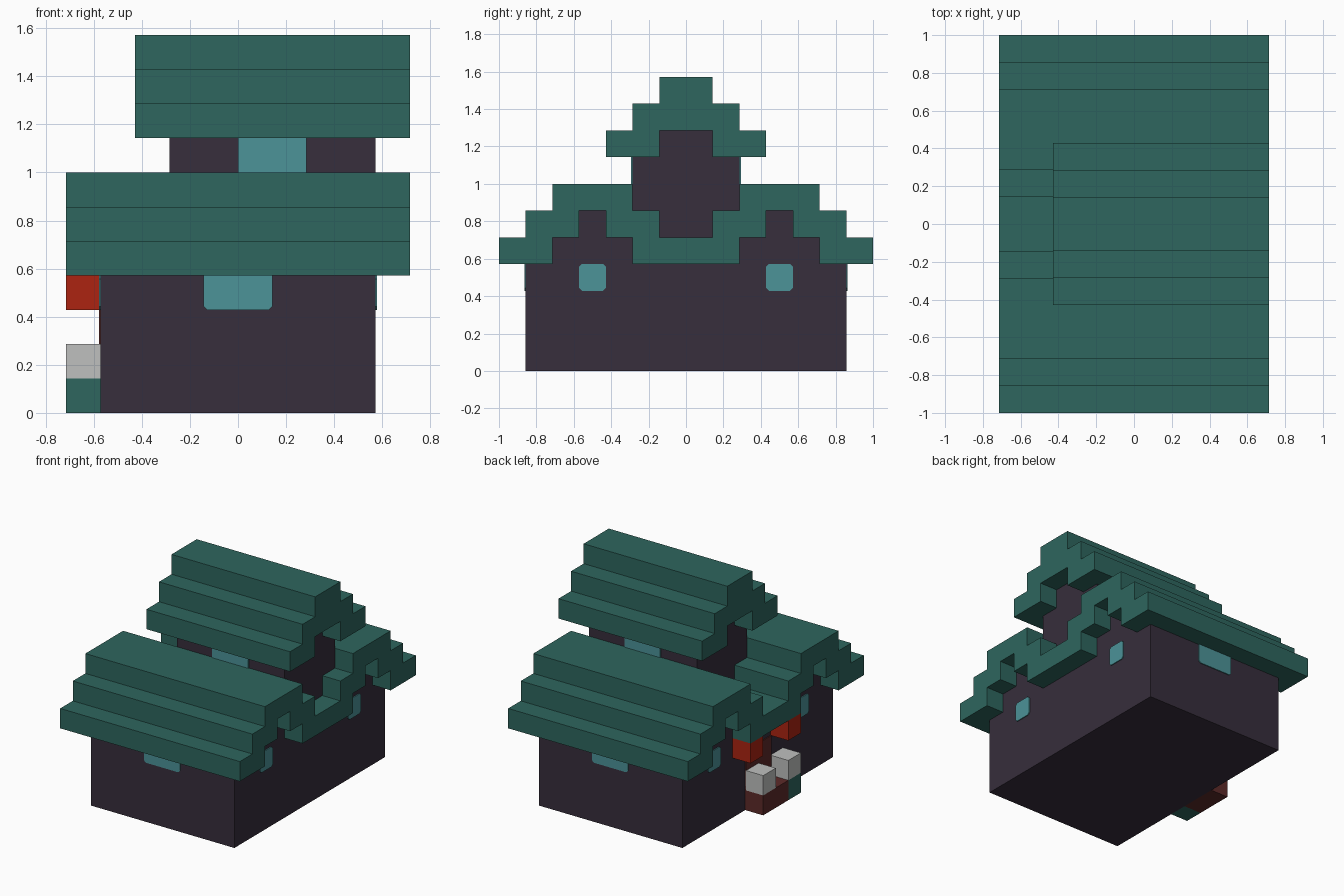
import bpy, bmesh

cube = bpy.data.objects.get("Cube")
if cube:
    bpy.data.objects.remove(cube, do_unlink=True)

U = 1 / 7       # size of one building block
PLATE = 0.05    # window thickness in blocks


def material(name, hex_code):
    srgb = [int(hex_code[i:i + 2], 16) / 255 for i in (0, 2, 4)]
    colour = [c / 12.92 if c < 0.04 else ((c + 0.055) / 1.055) ** 2.4 for c in srgb] + [1]
    mat = bpy.data.materials.new(name)
    mat.use_nodes = True
    mat.diffuse_color = colour
    mat.node_tree.nodes["Principled BSDF"].inputs["Base Color"].default_value = colour
    return mat


TEAL = material("teal_roof", "2e665e")
WALL = material("dark_wall", "372e3c")
GLASS = material("blue_glass", "4c9398")
RED = material("red", "ac2411")
STONE = material("pale_stone", "bfc0bf")
BROWN = material("brown_wood", "5c2a29")


def prism(name, outline, axis, start, end, mat):
    """Extrude an outline (horizontal, z) along x or y, in block units."""
    bm = bmesh.new()
    verts = [bm.verts.new((start * U, h * U, z * U) if axis == "x" else (h * U, start * U, z * U))
             for h, z in outline]
    face = bm.faces.new(verts)
    extruded = bmesh.ops.extrude_face_region(bm, geom=[face])["geom"]
    step = (end - start) * U
    bmesh.ops.translate(bm, vec=(step, 0, 0) if axis == "x" else (0, step, 0),
                        verts=[g for g in extruded if isinstance(g, bmesh.types.BMVert)])
    bmesh.ops.recalc_face_normals(bm, faces=bm.faces)
    mesh = bpy.data.meshes.new(name)
    bm.to_mesh(mesh)
    bm.free()
    mesh.materials.append(mat)
    obj = bpy.data.objects.new(name, mesh)
    bpy.context.collection.objects.link(obj)
    return obj


def mirrored(half):
    return half + [(-h, z) for h, z in reversed(half)]


def rectangle(a, b, low, high, c=0, top=0):
    """Rectangle with bottom corners cut by c and top corners cut by top."""
    points = [(a, low + c), (a + c, low), (b - c, low), (b, low + c),
              (b, high - top), (b - top, high), (a + top, high), (a, high - top)]
    return list(dict.fromkeys(points))


# Walls with twin stepped gables, and the upper tower
prism("house_walls", mirrored([(6, 0), (6, 4), (5, 4), (5, 5), (4, 5), (4, 6),
                               (3, 6), (3, 5), (2, 5), (2, 4)]), "x", -4, 4, WALL)
prism("tower_walls", mirrored([(1, 5), (1, 6), (2, 6), (2, 8), (1, 8), (1, 9)]),
      "x", -2, 4, WALL)

# Stepped roofs
prism("lower_roof", mirrored([(1, 5), (1, 6), (2, 6), (2, 7), (5, 7), (5, 6), (6, 6),
                              (6, 5), (7, 5), (7, 4), (5, 4), (5, 5), (4, 5), (4, 6),
                              (3, 6), (3, 5), (2, 5), (2, 4)]), "x", -5, 5, TEAL)
prism("upper_roof", mirrored([(1, 11), (1, 10), (2, 10), (2, 9), (3, 9), (3, 8),
                              (1, 8), (1, 9)]), "x", -3, 5, TEAL)

# Windows on every side
for s, side in ((-1, "front"), (1, "back")):
    prism(side + "_window", rectangle(-1, 1, 3, 4, 0.1), "y", s * 6, s * (6 + PLATE), GLASS)
    prism(side + "_tower_window", rectangle(0, 2, 7, 8), "y", s * 2, s * (2 + PLATE), GLASS)
for s, side in ((-1, "right"), (1, "left")):
    for y, place in ((-4, "front"), (3, "back")):
        prism(f"{side}_{place}_window", rectangle(y, y + 1, 3, 4, 0.1, 0.1),
              "x", s * 4, s * (4 + PLATE), GLASS)

# Entrance: door, step, planter, stone blocks and hanging lanterns
prism("door", rectangle(-1, 1, 1, 3), "x", -4, -4 - PLATE, BROWN)
for name, y0, y1, z, mat in (("door_step", -1, 1, 0, BROWN),
                             ("planter", -2, -1, 0, TEAL),
                             ("front_stone", -2, -1, 1, STONE),
                             ("back_stone", 0, 1, 1, STONE),
                             ("front_lantern", -2, -1, 3, RED),
                             ("back_lantern", 1, 2, 3, RED)):
    prism(name, rectangle(y0, y1, z, z + 1), "x", -5, -4, mat)
